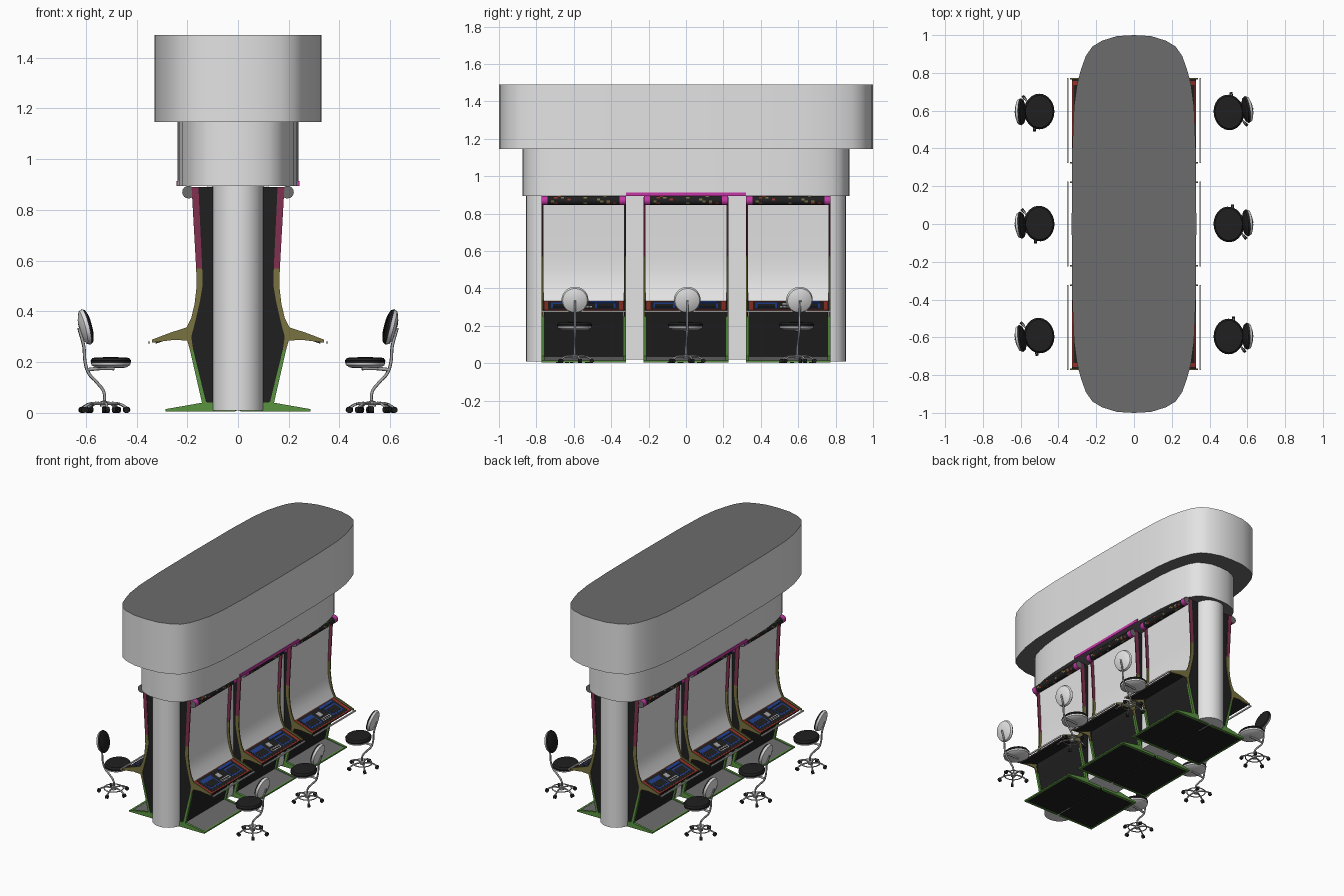
import bpy, bmesh, math, random
from mathutils import Matrix, Vector

cube = bpy.data.objects.get("Cube")
if cube:
    bpy.data.objects.remove(cube)
random.seed(4)


def material(name, rgb):
    m = bpy.data.materials.new(name)
    m.use_nodes = True
    m.diffuse_color = (*rgb, 1)
    m.node_tree.nodes["Principled BSDF"].inputs["Base Color"].default_value = (*rgb, 1)
    return m


LIGHT = material("light grey", (.77, .77, .77))
DARK = material("dark grey", (.15, .15, .15))
BLACK = material("black", (.014, .014, .014))
STEEL = material("steel", (.38, .38, .38))
MAROON = material("maroon", (.22, .03, .08))
OLIVE = material("olive", (.19, .17, .05))
GREEN = material("green", (.1, .29, .05))
RED = material("red", (.3, .03, .02))
BLUE = material("blue", (.015, .05, .28))
MAGENTA = material("magenta", (.56, .04, .38))


def finish(bm, name, mats, rule=None, smooth=False):
    """Turn a bmesh into mesh data, colouring faces by rule(face)."""
    bmesh.ops.recalc_face_normals(bm, faces=bm.faces)
    bm.normal_update()
    for f in bm.faces:
        f.material_index = rule(f) if rule else 0
    me = bpy.data.meshes.new(name)
    bm.to_mesh(me)
    bm.free()
    for m in mats:
        me.materials.append(m)
    if smooth:
        me.shade_smooth()
        me.set_sharp_from_angle(angle=math.radians(35))
    return name, me


def prism(name, pts, lo, hi, mats, axis="y", **kw):
    """Extrude an outline: (x, z) along y, or (x, y) along z."""
    bm = bmesh.new()
    put = (lambda a, b, h: (a, h, b)) if axis == "y" else (lambda a, b, h: (a, b, h))
    rings = [[bm.verts.new(put(a, b, h)) for a, b in pts] for h in (lo, hi)]
    for r in rings:
        bm.faces.new(r)
    n = len(pts)
    for i in range(n):
        j = (i + 1) % n
        bm.faces.new((rings[0][i], rings[0][j], rings[1][j], rings[1][i]))
    return finish(bm, name, mats, **kw)


def box(name, x, y, z, mat):
    return prism(name, [(x[0], z[0]), (x[1], z[0]), (x[1], z[1]), (x[0], z[1])], *y, [mat])


def lathe(name, pts, mats, matrix=Matrix(), segs=28, **kw):
    """Revolve (radius, height) points about z, then apply matrix."""
    bm = bmesh.new()
    vs = [bm.verts.new((r, 0, h)) for r, h in pts]
    edges = [bm.edges.new(p) for p in zip(vs, vs[1:])]
    bmesh.ops.spin(bm, geom=vs + edges, cent=(0, 0, 0), axis=(0, 0, 1),
                   angle=math.tau, steps=segs, use_merge=True)
    bmesh.ops.remove_doubles(bm, verts=bm.verts, dist=1e-5)
    bm.transform(matrix)
    return finish(bm, name, mats, smooth=True, **kw)


def tube(name, pts, radius, mat, cyclic=False):
    cu = bpy.data.curves.new(name, "CURVE")
    cu.dimensions = "3D"
    cu.bevel_depth, cu.bevel_resolution, cu.resolution_u = radius, 2, 5
    cu.use_fill_caps = True
    sp = cu.splines.new("BEZIER")
    sp.bezier_points.add(len(pts) - 1)
    for p, co in zip(sp.bezier_points, pts):
        p.co = co
        p.handle_left_type = p.handle_right_type = "AUTO"
    sp.use_cyclic_u = cyclic
    cu.materials.append(mat)
    return name, cu


def place(parts, matrix=Matrix(), tag=""):
    for name, data in parts:
        ob = bpy.data.objects.new(name + tag, data)
        ob.matrix_world = matrix
        bpy.context.collection.objects.link(ob)


# Canopy: two stacked rounded tiers over a centre wall and two end columns
quarter = [(0, 1), (.09, .995), (.17, .97), (.22, .94), (.255, .89), (.28, .82),
           (.302, .74), (.318, .62), (.327, .4), (.33, 0)]
half = quarter + [(x, -y) for x, y in quarter[-2::-1]]
plan = half + [(-x, y) for x, y in half[-2:0:-1]]
caps = lambda f: int(abs(f.normal.z) > .7)
column = [(0, .01), (.1, .01), (.1, .9), (0, .9)]
place([
    prism("upper_canopy", plan, 1.146, 1.49, [LIGHT, DARK], "z", rule=caps, smooth=True),
    prism("lower_canopy", [(x * .722, y * .875) for x, y in plan], .895, 1.146,
          [LIGHT, DARK], "z", rule=caps, smooth=True),
    box("centre_wall", (-.12, .12), (-.74, .74), (.02, .9), LIGHT),
    lathe("front_column", column, [LIGHT], Matrix.Translation((0, -.755, 0))),
    lathe("back_column", column, [LIGHT], Matrix.Translation((0, .755, 0)))])

# Machine, facing +x: body, screen, side panels and trims
machine = [
    prism("lower_body", [(.09, .33), (.185, .33), (.185, .28), (.13, .035), (.09, .035)],
          -.213, .213, [BLACK]),
    prism("curved_screen", [(.165, .89), (.155, .72), (.149, .57), (.148, .5), (.157, .43),
                            (.172, .38), (.195, .333), (.11, .333), (.11, .89)],
          -.216, .216, [LIGHT], smooth=True),
    prism("foot_plate", [(.005, .035), (.135, .035), (.275, .012), (.275, .007), (.005, .007)],
          -.212, .212, [DARK, BLACK], rule=lambda f: int(f.normal.z < .5)),
    box("foot_front_edge", (.272, .285), (-.212, .212), (.005, .014), GREEN),
    box("front_rail", (.346, .354), (-.225, .225), (.273, .282), LIGHT)]

panel = [(.09, .89), (.158, .89), (.143, .57), (.142, .5), (.15, .44), (.167, .37),
         (.19, .31), (.183, .27), (.128, .04), (.09, .04)]
upper = [(.156, .89), (.183, .89), (.165, .57), (.141, .57)]
middle = [(.141, .57), (.165, .57), (.163, .5), (.171, .43), (.184, .375), (.203, .337),
          (.27, .315), (.338, .289), (.338, .277), (.25, .288), (.2, .285), (.19, .25),
          (.177, .25), (.184, .3), (.166, .37), (.15, .44), (.14, .5)]
lower = [(.177, .25), (.19, .25), (.142, .04), (.285, .015), (.285, .005), (.01, .005),
         (.01, .04), (.126, .042)]
for side, s in (("left", 1), ("right", -1)):
    for name, pts, inner, mat in (("side_panel", panel, .215, BLACK), ("upper_trim", upper, .22, MAROON),
                                  ("middle_trim", middle, .218, OLIVE), ("lower_trim", lower, .21, GREEN)):
        outer = .222 if mat is BLACK else .226
        machine.append(prism(f"{side}_{name}", pts, s * inner, s * outer, [mat]))


# Sloped control counter; plates are given by depth and width on the slope
def on_slope(name, depth, width, lift, mat):
    p, d = Vector((.186, .334)), Vector((.142, -.05))
    n = Vector((.05, .142)).normalized()
    a, b = p + d * depth[0], p + d * depth[1]
    return prism(name, [a + n * lift[0], b + n * lift[0], b + n * lift[1], a + n * lift[1]],
                 *width, [mat])


machine += [
    on_slope("counter_base", (0, 1), (-.217, .217), (-.012, -.002), BLACK),
    on_slope("counter_red_frame", (.02, 1), (-.21, .21), (-.002, 0), RED),
    on_slope("counter_panel", (.08, .94), (-.19, .19), (0, .001), BLACK),
    on_slope("left_display", (.3, .8), (.06, .17), (.001, .002), BLUE),
    on_slope("left_display_inset", (.37, .73), (.07, .16), (.002, .003), BLACK),
    on_slope("right_display", (.2, .8), (-.175, -.06), (.001, .002), BLUE),
    on_slope("right_display_inset", (.4, .73), (-.165, -.07), (.002, .003), BLACK),
    on_slope("blue_bar", (.12, .24), (.03, .17), (.001, .004), BLUE),
    on_slope("button_block", (.3, .55), (-.035, .0), (.001, .006), STEEL),
    on_slope("button_plate", (.64, .8), (-.045, .045), (.001, .003), STEEL)]
for i in range(4):
    y = -.03 + i * .02
    machine.append(on_slope(f"counter_button_{i + 1}", (.68, .76), (y - .005, y + .005), (.003, .005), BLACK))

# Rolled sign above the screen: black with scattered patches, bright ends
spots = [0] * 15 + [1, 2]


def sign_rule(f):
    y = abs(f.calc_center_median().y)
    if abs(f.normal.y) > .7:
        return 4
    return 3 if y > .2 else random.choice(spots)


bands = [-.225, -.21] + [-.21 + .42 * i / 24 for i in range(1, 25)] + [.225]
machine.append(lathe("sign_roll", [(0, bands[0])] + [(.025, b) for b in bands] + [(0, bands[-1])],
                     [BLACK, RED, OLIVE, MAGENTA, DARK],
                     Matrix.Translation((.195, 0, .87)) @ Matrix.Rotation(math.pi / 2, 4, "X"),
                     segs=16, rule=sign_rule))

# Chair, facing -x, built around its base hub
seat_at = Matrix.Translation((-.027, 0, 0)) @ Matrix.Diagonal((.97, 1.15, 1, 1))
back_at = (Matrix.Translation((.078, 0, .337)) @ Matrix.Rotation(math.radians(14), 4, "Y")
           @ Matrix.Rotation(math.pi / 2, 4, "Y"))
chair = [
    lathe("seat_shell", [(0, .177), (.06, .178), (.078, .188), (.08, .196), (0, .196)], [LIGHT], seat_at),
    lathe("seat_cushion", [(0, .196), (.08, .196), (.082, .206), (.074, .217), (0, .221)], [BLACK], seat_at),
    lathe("back_shell", [(0, .02), (.04, .016), (.066, .006), (.072, -.008), (0, -.008)], [LIGHT], back_at),
    lathe("back_pad", [(0, -.026), (.05, -.023), (.066, -.017), (.071, -.008), (0, -.008)], [BLACK], back_at),
    tube("chair_stem", [(0, 0, .03), (0, 0, .08), (.03, 0, .122), (.06, 0, .155), (.075, 0, .2),
                        (.08, 0, .26), (.1, 0, .335)], .006, STEEL),
    tube("seat_bracket", [(.066, 0, .17), (.02, 0, .175), (-.04, 0, .175)], .007, STEEL),
    tube("base_ring", [(.06 * math.cos(i * math.pi / 4), .06 * math.sin(i * math.pi / 4), .034)
                       for i in range(8)], .0035, STEEL, True),
    lathe("base_hub", [(0, .025), (.015, .025), (.015, .045), (0, .05)], [STEEL], segs=14)]
for i in range(5):
    a = math.tau * i / 5 + .3
    c, s = math.cos(a), math.sin(a)
    chair.append(tube(f"base_leg_{i + 1}", [(0, 0, .038), (.06 * c, .06 * s, .036), (.092 * c, .092 * s, .02)],
                      .005, STEEL))
    wheel = (Matrix.Translation((.092 * c, .092 * s, .012)) @ Matrix.Rotation(a, 4, "Z")
             @ Matrix.Rotation(math.pi / 2, 4, "X"))
    chair.append(lathe(f"caster_{i + 1}", [(0, -.008), (.012, -.008), (.012, .008), (0, .008)],
                       [BLACK], wheel, segs=12))

# Three stations on each long side, with a bright strip on the tier above
strip = [box("bright_strip", (.23, .242), (-.32, .32), (.895, .914), MAGENTA)]
for side, turn in (("left", 0), ("right", math.pi)):
    spin = Matrix.Rotation(turn, 4, "Z")
    place(strip, spin, f"_{side}")
    for i in (-1, 0, 1):
        tag = f"_{side}_{i + 2}"
        place(machine, spin @ Matrix.Translation((0, .547 * i, 0)), tag)
        yaw = Matrix.Rotation(math.radians(5 + 4 * i), 4, "Z")
        place(chair, spin @ Matrix.Translation((.528, .595 * i, 0)) @ yaw, tag)
